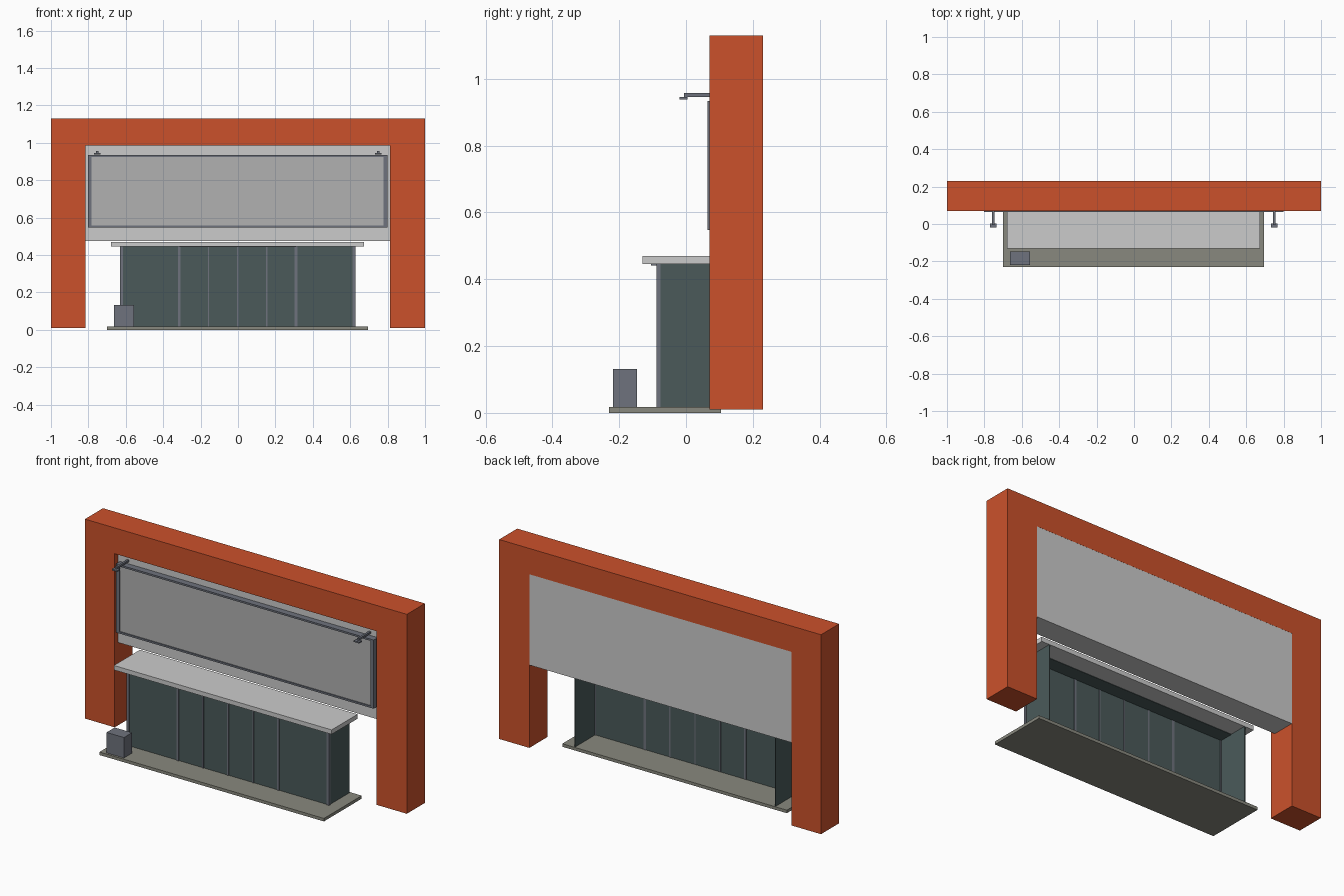
import bpy
import bmesh

if "Cube" in bpy.data.objects:
    bpy.data.objects.remove(bpy.data.objects["Cube"], do_unlink=True)


def material(name, r, g, b):
    m = bpy.data.materials.new(name)
    m.use_nodes = True
    m.diffuse_color = (r, g, b, 1)
    m.node_tree.nodes["Principled BSDF"].inputs["Base Color"].default_value = (r, g, b, 1)
    return m


orange = material("orange cladding", 0.60, 0.083, 0.024)
white = material("white panel", 0.60, 0.60, 0.60)
sign_grey = material("sign grey", 0.44, 0.44, 0.44)
glass = material("dark glass", 0.069, 0.102, 0.102)
stone = material("stone base", 0.25, 0.25, 0.21)
metal = material("blue grey metal", 0.156, 0.171, 0.205)


def finish(name, bm, mat):
    bmesh.ops.recalc_face_normals(bm, faces=bm.faces)
    mesh = bpy.data.meshes.new(name)
    bm.to_mesh(mesh)
    bm.free()
    mesh.materials.append(mat)
    obj = bpy.data.objects.new(name, mesh)
    bpy.context.collection.objects.link(obj)
    return obj


def box(name, mat, x, y, z):
    """Box from (low, high) ranges along each axis."""
    bm = bmesh.new()
    bmesh.ops.create_cube(bm, size=1)
    for v in bm.verts:
        for i, (lo, hi) in enumerate((x, y, z)):
            v.co[i] = lo if v.co[i] < 0 else hi
    return finish(name, bm, mat)


def extrude_profile(name, mat, points, y0, y1):
    """Front profile in x, z pushed back from y0 to y1."""
    bm = bmesh.new()
    face = bm.faces.new([bm.verts.new((x, y0, z)) for x, z in points])
    new = bmesh.ops.extrude_face_region(bm, geom=[face])["geom"]
    for v in new:
        if isinstance(v, bmesh.types.BMVert):
            v.co.y = y1
    return finish(name, bm, mat)


# Portal: one arch-shaped profile, with the white fascia filling its top
LEFT, RIGHT, HEAD = -0.815, 0.812, 0.985
extrude_profile("portal_frame", orange, [
    (-1, 0.01), (LEFT, 0.01), (LEFT, HEAD), (RIGHT, HEAD),
    (RIGHT, 0.01), (1, 0.01), (1, 1.13), (-1, 1.13)], 0.07, 0.23)
box("fascia_panel", white, (LEFT, RIGHT), (0.10, 0.2295), (0.475, HEAD))

# Sign board with a raised metal border
box("sign_board", sign_grey, (-0.79, 0.785), (0.07, 0.10), (0.555, 0.925))
for name, x in (("right", (-0.803, -0.782)), ("left", (0.778, 0.798))):
    box("sign_border_" + name, metal, x, (0.064, 0.10), (0.548, 0.934))
for name, z in (("bottom", (0.548, 0.558)), ("top", (0.924, 0.934))):
    box("sign_border_" + name, metal, (-0.79, 0.785), (0.064, 0.10), z)

# Lamps reaching out over the sign
for name, x in (("right", -0.753), ("left", 0.75)):
    box("lamp_arm_" + name, metal, (x - 0.006, x + 0.006), (-0.006, 0.10), (0.946, 0.957))
    box("lamp_head_" + name, metal, (x - 0.017, x + 0.017), (-0.02, 0.004), (0.938, 0.946))

# Base slab and canopy
box("base_slab", stone, (-0.70, 0.695), (-0.23, 0.105), (0, 0.017))
box("canopy", white, (-0.68, 0.673), (-0.13, 0.10), (0.445, 0.47))

# Glazed entrance, open at the back
box("front_glass", glass, (-0.625, 0.622), (-0.083, -0.078), (0.017, 0.445))
for name, x in (("right", (-0.627, -0.622)), ("left", (0.619, 0.624))):
    box("side_glass_" + name, glass, x, (-0.083, 0.10), (0.017, 0.445))
box("ceiling_glass", glass, (-0.622, 0.619), (-0.078, 0.0), (0.443, 0.445))

# Mullions: wide at the corners and bay ends, narrow between the doors
for i, (x, width) in enumerate((
        (-0.623, 0.014), (-0.314, 0.014), (-0.158, 0.007), (-0.002, 0.007),
        (0.154, 0.007), (0.31, 0.014), (0.62, 0.014))):
    box("mullion_%d" % (i + 1), metal, (x - width / 2, x + width / 2),
        (-0.088, -0.076), (0.017, 0.445))
box("door_track", metal, (-0.314, 0.31), (-0.105, -0.083), (0.442, 0.445))

# Bin beside the entrance
box("bin", metal, (-0.664, -0.556), (-0.218, -0.146), (0.017, 0.132))
